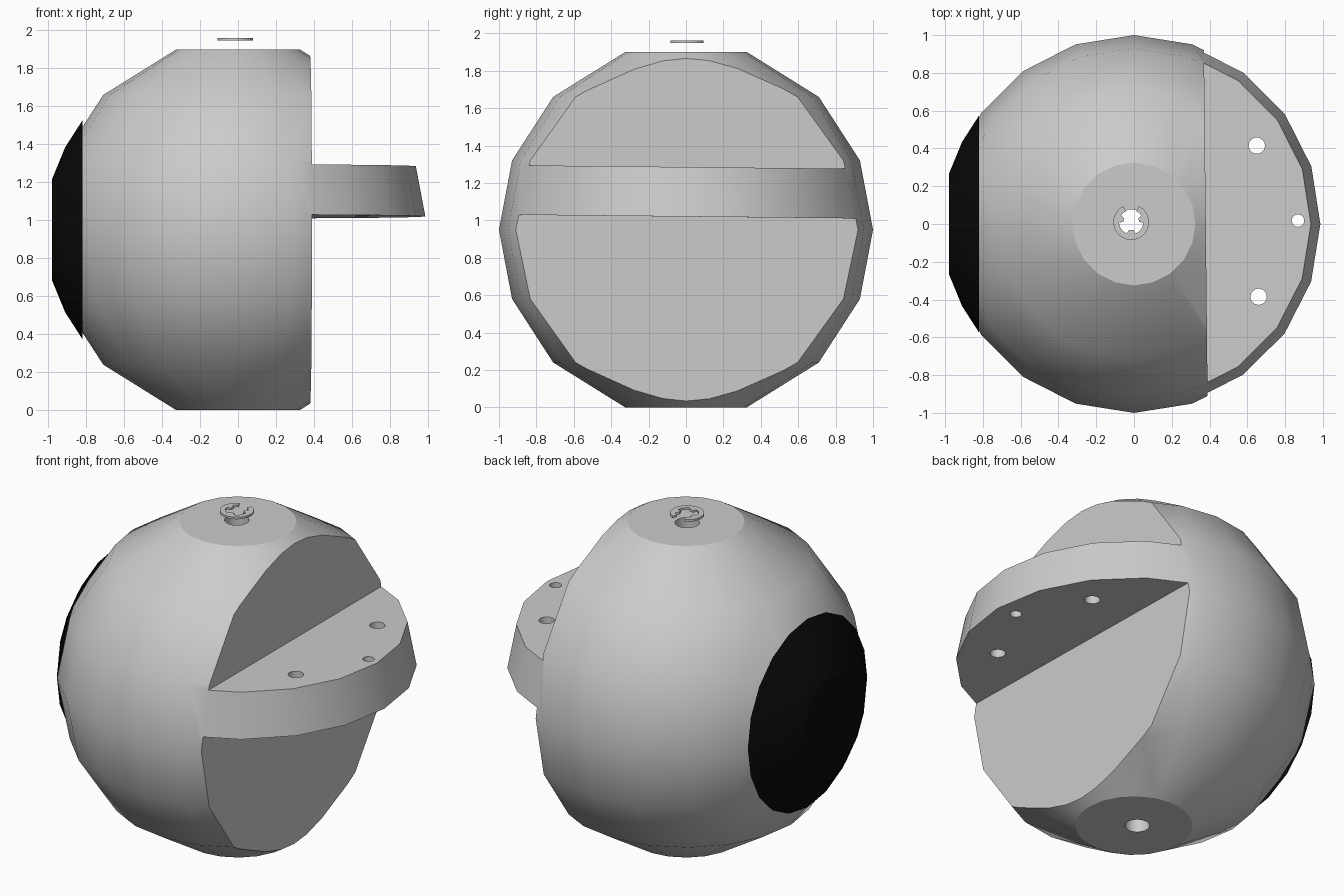
import bpy, bmesh, math
from mathutils import Matrix, Vector

if "Cube" in bpy.data.objects:
    bpy.data.objects.remove(bpy.data.objects["Cube"])

MID = 0.95          # height of the ball centre
CUT_X = 0.38        # flat face beside the tab
CAP_X = -0.82       # where the black cap starts


def material(name, rgb):
    m = bpy.data.materials.new(name)
    m.use_nodes = True
    m.diffuse_color = (*rgb, 1)
    m.node_tree.nodes["Principled BSDF"].inputs["Base Color"].default_value = (*rgb, 1)
    return m


grey = material("light_grey", (0.6, 0.6, 0.6))
black = material("black", (0.003, 0.003, 0.003))


def make_object(name, bm, mat=None):
    bmesh.ops.recalc_face_normals(bm, faces=bm.faces)
    mesh = bpy.data.meshes.new(name)
    bm.to_mesh(mesh)
    bm.free()
    ob = bpy.data.objects.new(name, mesh)
    bpy.context.collection.objects.link(ob)
    if mat:
        mesh.materials.append(mat)
    return ob


def lathe(name, profile, sides, mat, matrix):
    """Closed solid turned from (radius, height) points."""
    bm = bmesh.new()
    rings = []
    for r, h in profile:
        angles = [math.tau * i / sides for i in range(sides)]
        rings.append([bm.verts.new((r * math.cos(a), r * math.sin(a), h)) for a in angles])
    for low, high in zip(rings, rings[1:]):
        for i in range(sides):
            j = (i + 1) % sides
            bm.faces.new((low[i], low[j], high[j], high[i]))
    bm.faces.new(rings[0])
    bm.faces.new(rings[-1])
    bm.transform(matrix)
    return make_object(name, bm, mat)


def cut_box(name, low, high, tilt=0.0):
    low, high = Vector(low), Vector(high)
    bm = bmesh.new()
    bmesh.ops.create_cube(bm, size=1)
    for v in bm.verts:
        v.co = Vector([c * s for c, s in zip(v.co, high - low)]) + (low + high) / 2
    spin = Matrix.Rotation(tilt, 4, "Z") @ Matrix.Rotation(-tilt, 4, "X")
    centre = Matrix.Translation((0, 0, MID))
    bm.transform(centre @ spin @ centre.inverted())
    return make_object(name, bm)


def cut_hole(name, x, y, radius, low, high):
    return lathe(name, [(radius, low), (radius, high)], 24, None, Matrix.Translation((x, y, 0)))


def smooth(ob, degrees):
    bpy.ops.object.select_all(action="DESELECT")
    ob.select_set(True)
    bpy.context.view_layer.objects.active = ob
    bpy.ops.object.shade_smooth_by_angle(angle=math.radians(degrees))


# Faceted ball with flat top and bottom
half = [(0.93, 0.37), (0.71, 0.71), (0.325, 0.95)]
profile = [(r, -h) for r, h in reversed(half)] + [(1.0, 0.0)] + half
body = lathe("ball_body", profile, 20, grey, Matrix.Translation((0, 0, MID)))

# Cutters: space above and below the tab, cap seat, centre bore, tab holes
tilt = math.radians(0.6)
cutters = [
    cut_box("upper_cutter", (CUT_X, -2, 1.285), (2, 2, 3), tilt),
    cut_box("lower_cutter", (CUT_X, -2, -1), (2, 2, 1.02), tilt),
    cut_box("cap_cutter", (-2, -2, -1), (CAP_X, 2, 3)),
    cut_hole("bore_cutter", -0.015, 0.01, 0.068, -1, 3),
    cut_hole("left_tab_hole", 0.65, 0.415, 0.043, 0.9, 1.5),
    cut_hole("right_tab_hole", 0.66, -0.385, 0.043, 0.9, 1.5),
    cut_hole("outer_tab_hole", 0.868, 0.018, 0.033, 0.9, 1.5),
]
for cutter in cutters:
    mod = body.modifiers.new(cutter.name, "BOOLEAN")
    mod.operation = "DIFFERENCE"
    mod.solver = "EXACT"
    mod.object = cutter

# Bake the cuts and drop the cutters
bpy.context.view_layer.update()
graph = bpy.context.evaluated_depsgraph_get()
baked = bpy.data.meshes.new_from_object(body.evaluated_get(graph))
body.modifiers.clear()
body.data = baked
baked.materials.clear()
baked.materials.append(grey)
for poly in baked.polygons:
    poly.material_index = 0
for cutter in cutters:
    bpy.data.objects.remove(cutter)
smooth(body, 27)

# Black side cap with a flat end
sideways = Matrix.Translation((0, 0, MID)) @ Matrix.Rotation(-math.pi / 2, 4, "Y")
cap = lathe("side_cap", [(0.575, -CAP_X), (0.435, 0.91), (0.265, 0.98)], 20, black, sideways)
smooth(cap, 20)

# Retaining clip: open ring with three inner prongs
bm = bmesh.new()
steps = 60
gap = math.radians(26)
strip = []
for i in range(steps + 1):
    a = math.pi / 2 + gap + (math.tau - 2 * gap) * i / steps
    prong = min(abs(math.degrees(a) - p) for p in (165, 270, 375)) < 17
    inner = 0.042 if prong else 0.064
    strip.append([bm.verts.new((r * math.cos(a), r * math.sin(a), 0)) for r in (inner, 0.094)])
for (a, b), (c, d) in zip(strip, strip[1:]):
    bm.faces.new((a, b, d, c))
top = bmesh.ops.extrude_face_region(bm, geom=bm.faces[:])["geom"]
bmesh.ops.translate(bm, vec=(0, 0, 0.013),
                    verts=[g for g in top if isinstance(g, bmesh.types.BMVert)])
bm.transform(Matrix.Translation((-0.015, 0.01, 1.948)))
clip = make_object("retaining_clip", bm, grey)
smooth(clip, 30)
